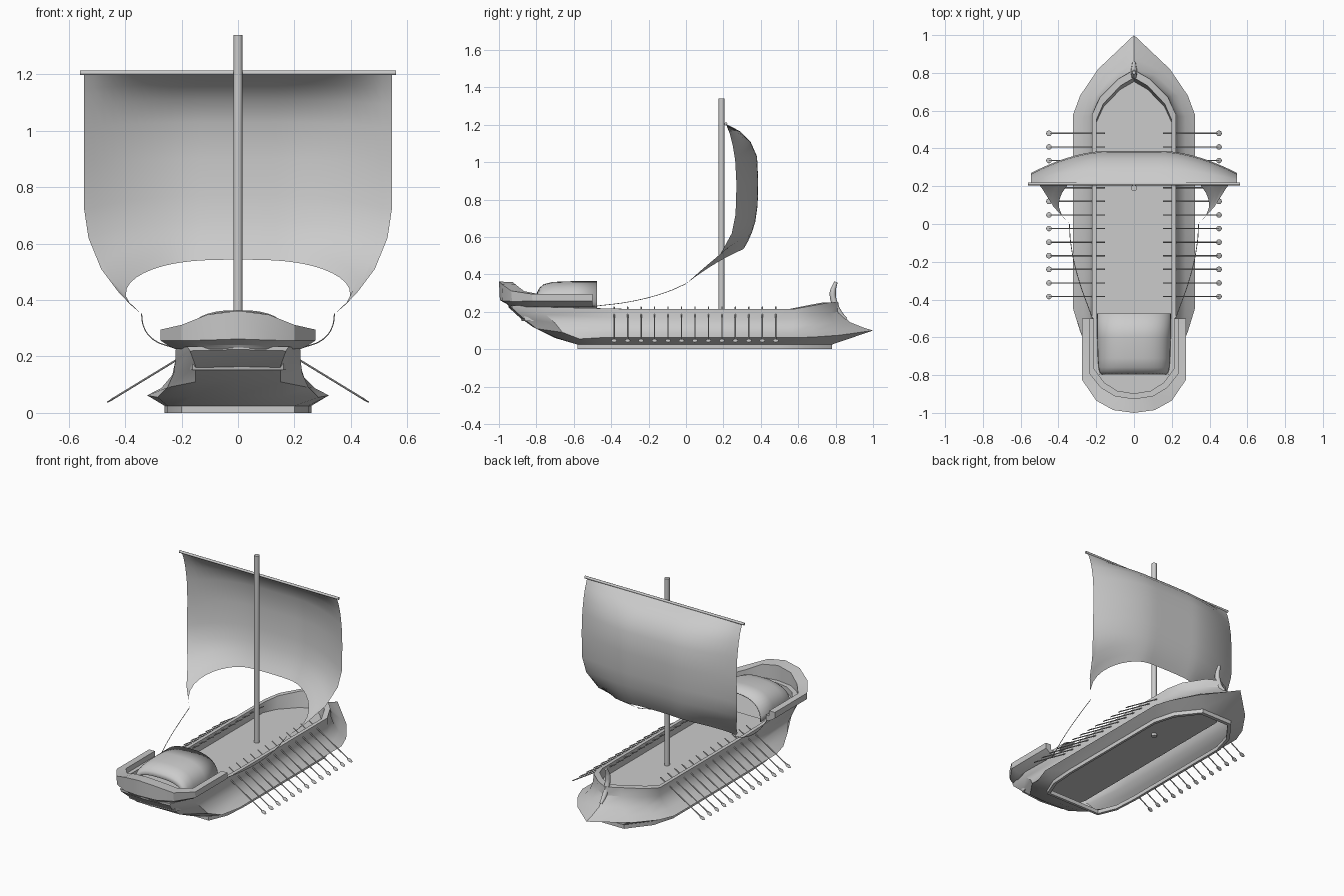
import bpy, bmesh, math
from mathutils import Vector

if "Cube" in bpy.data.objects:
    bpy.data.objects.remove(bpy.data.objects["Cube"])


def finish(bm, name, angle=35):
    bmesh.ops.remove_doubles(bm, verts=bm.verts, dist=0.0005)
    bmesh.ops.recalc_face_normals(bm, faces=bm.faces)
    me = bpy.data.meshes.new(name)
    bm.to_mesh(me)
    bm.free()
    ob = bpy.data.objects.new(name, me)
    bpy.context.collection.objects.link(ob)
    bpy.ops.object.select_all(action='DESELECT')
    ob.select_set(True)
    bpy.context.view_layer.objects.active = ob
    bpy.ops.object.shade_smooth_by_angle(angle=math.radians(angle))
    return ob


def loft(name, rows, closed=False, cap=False, mirror=True, angle=35):
    """Skin between rows; each half row starts at the centreline and is mirrored in x."""
    bm = bmesh.new()
    grid = []
    for r in rows:
        full = [(-x, y, z) for x, y, z in reversed(r[1:])] + list(r) if mirror else r
        grid.append([bm.verts.new(p) for p in full])
    pairs = list(zip(grid, grid[1:])) + ([(grid[-1], grid[0])] if closed else [])
    for a, b in pairs:
        for i in range(len(a) - 1):
            bm.faces.new((a[i], a[i + 1], b[i + 1], b[i]))
    if cap:
        bm.faces.new([g[0] for g in grid])
        bm.faces.new([g[-1] for g in grid])
    return finish(bm, name, angle)


def rod(name, a, b, r, sides=12):
    a, b = Vector(a), Vector(b)
    d = b - a
    bpy.ops.mesh.primitive_cylinder_add(vertices=sides, radius=r, depth=d.length, location=(a + b) / 2)
    ob = bpy.context.object
    ob.name = name
    ob.rotation_euler = d.to_track_quat('Z', 'Y').to_euler()
    bpy.ops.object.shade_smooth_by_angle(angle=math.radians(40))
    return ob


def tube(name, pts, r, radii=None, res=2):
    cu = bpy.data.curves.new(name, 'CURVE')
    cu.dimensions = '3D'
    cu.bevel_depth, cu.bevel_resolution, cu.use_fill_caps = r, res, True
    cu.resolution_u = 6
    sp = cu.splines.new('BEZIER')
    sp.bezier_points.add(len(pts) - 1)
    for i, p in enumerate(pts):
        bp = sp.bezier_points[i]
        bp.co = p
        bp.handle_left_type = bp.handle_right_type = 'AUTO'
        bp.radius = radii[i] if radii else 1
    ob = bpy.data.objects.new(name, cu)
    bpy.context.collection.objects.link(ob)
    return ob


def scaled(row, sx, sy, z=None):
    return [(x * sx, y * sy, h if z is None else z) for x, y, h in row]


# Hull: waterline rings from stern to bow, open underneath
keel = [(x, y, .025) for x, y in [(0, -.58), (.2, -.58), (.25, -.46), (.26, -.3),
                                  (.26, .5), (.22, .64), (.11, .78), (0, .78)]]
chine = [(0, -.7, .06), (.16, -.69, .06), (.285, -.57, .055), (.322, -.45, .062),
         (.322, .58, .062), (.285, .68, .065), (.19, .82, .075), (0, 1, .1)]
belly = [(0, -.82, .12), (.15, -.8, .11), (.25, -.66, .09), (.272, -.42, .088),
         (.272, .57, .088), (.235, .68, .092), (.15, .81, .105), (0, .95, .115)]
waist = [(0, -.89, .17), (.15, -.87, .165), (.228, -.7, .14), (.235, -.38, .125),
         (.235, .57, .125), (.2, .68, .13), (.11, .79, .137), (0, .875, .145)]
upper = [(0, -.95, .225), (.17, -.93, .22), (.222, -.75, .185), (.222, -.3, .165),
         (.222, .58, .165), (.185, .67, .18), (.085, .77, .195), (0, .82, .2)]
rail = [(0, -.95, .235), (.18, -.93, .235), (.222, -.75, .225), (.222, -.3, .215),
        (.222, .58, .215), (.18, .67, .232), (.08, .77, .25), (0, .815, .25)]
deck = scaled(rail, .9, .925, .152)
loft("hull", [keel, chine, belly, waist, upper, rail, scaled(rail, .9, .95), deck], angle=28)
loft("deck", [deck, scaled(deck, 0, 1)])

# Keel frame around the open bottom
inner = scaled(keel, .94, .97)
loft("keel_frame", [keel, scaled(keel, 1, 1, 0), scaled(inner, 1, 1, 0), inner], closed=True)

# Stern gallery: stepped U-shaped bulwark, raised at the back
top = [(0, -1, .362), (.11, -.985, .348), (.2, -.935, .312), (.275, -.825, .295), (.275, -.5, .295)]
low = [(0, -.995, .262), (.11, -.98, .258), (.2, -.93, .256), (.275, -.82, .257), (.275, -.5, .257)]
under = [(0, -.955, .24), (.11, -.95, .24), (.19, -.91, .24), (.25, -.81, .24), (.25, -.5, .24)]
lip = [(0, -.925, .358), (.1, -.91, .345), (.175, -.865, .31), (.235, -.79, .295), (.235, -.5, .295)]
step = scaled(lip, 1, 1, .262)
step2 = [(x * .9, y * .97 if y < -.5 else y, z) for x, y, z in step]
floor = scaled(step2, 1, 1, .226)
base = scaled(under, .89, .99, .226)
base[-1] = (.222, -.5, .226)
loft("stern_gallery", [top, low, under, base, floor, step2, step, lip], closed=True, cap=True, angle=25)
loft("stern_deck", [floor, scaled(floor, 0, 1)])

# Cabin canopy: barrel vault rounding down at the back
rows = []
for y, w, h in [(-.475, .195, .142), (-.6, .195, .142), (-.71, .192, .138), (-.76, .188, .126),
                (-.785, .182, .105), (-.797, .172, .08)]:
    row = []
    for i in range(21):
        c, s = math.cos(math.pi * i / 20), math.sin(math.pi * i / 20)
        row.append((math.copysign(abs(c) ** .75, c) * w, y, .222 + h * max(s, 0) ** .8))
    rows.append(row)
canopy = loft("cabin_canopy", rows, mirror=False)
sol = canopy.modifiers.new("thickness", 'SOLIDIFY')
sol.thickness = .006

# Curled stem post at the bow
tube("stem_post", [(0, .855, .16), (0, .82, .195), (0, .793, .25), (0, .785, .305), (0, .802, .36)],
     .015, [.6, 1, 1.1, 1.1, .6])

# Mast and yard
rod("mast", (0, .19, .135), (0, .19, 1.34), .016, 16)
rod("yard", (-.56, .213, 1.205), (.56, .213, 1.205), .008)

# Sail: blends a centre profile (y, z) into an edge profile (x, y, z)
centre = [(.213, 1.205), (.29, 1.165), (.345, 1.11), (.38, 1.03), (.386, .9),
          (.383, .77), (.37, .68), (.352, .625), (.332, .58), (.31, .543)]
edge = [(.545, .213, 1.205), (.545, .235, 1.15), (.545, .25, 1.09), (.545, .263, 1.01), (.545, .27, .88),
        (.545, .265, .72), (.53, .245, .62), (.485, .185, .51), (.425, .09, .43), (.342, 0, .35)]
rows = []
for (cy, cz), (ex, ey, ez) in zip(centre, edge):
    row = []
    for i in range(17):
        u = i / 16
        s = max(0, (u - .28) / .72) ** 1.75
        row.append((u * (.545 - (.545 - ex) * u ** 6), cy + (ey - cy) * s, cz + (ez - cz) * u ** 3))
    rows.append(row)
loft("sail", rows, angle=60)

for side, tag in ((-1, "left"), (1, "right")):
    # Sheet rope from sail corner to the stern gallery
    tube("sheet_rope_" + tag, [(side * x, y, z) for x, y, z in
         [(.342, 0, .35), (.335, -.1, .307), (.3, -.27, .26), (.22, -.5, .228)]], .002, res=1)
    # Bank of thirteen oars with flat oval blades
    for i in range(13):
        y = -.384 + .072 * i
        a, b = Vector((side * .155, y, .226)), Vector((side * .45, y, .046))
        rod(f"oar_{tag}_{i + 1}", a, b, .0035, 8)
        bpy.ops.mesh.primitive_uv_sphere_add(segments=12, ring_count=6, radius=1, location=b)
        blade = bpy.context.object
        blade.name = f"oar_blade_{tag}_{i + 1}"
        blade.scale = (.018, .015, .003)
        blade.rotation_euler = (0, side * math.atan2(.18, .295), 0)
        bpy.ops.object.shade_smooth_by_angle(angle=math.radians(40))
